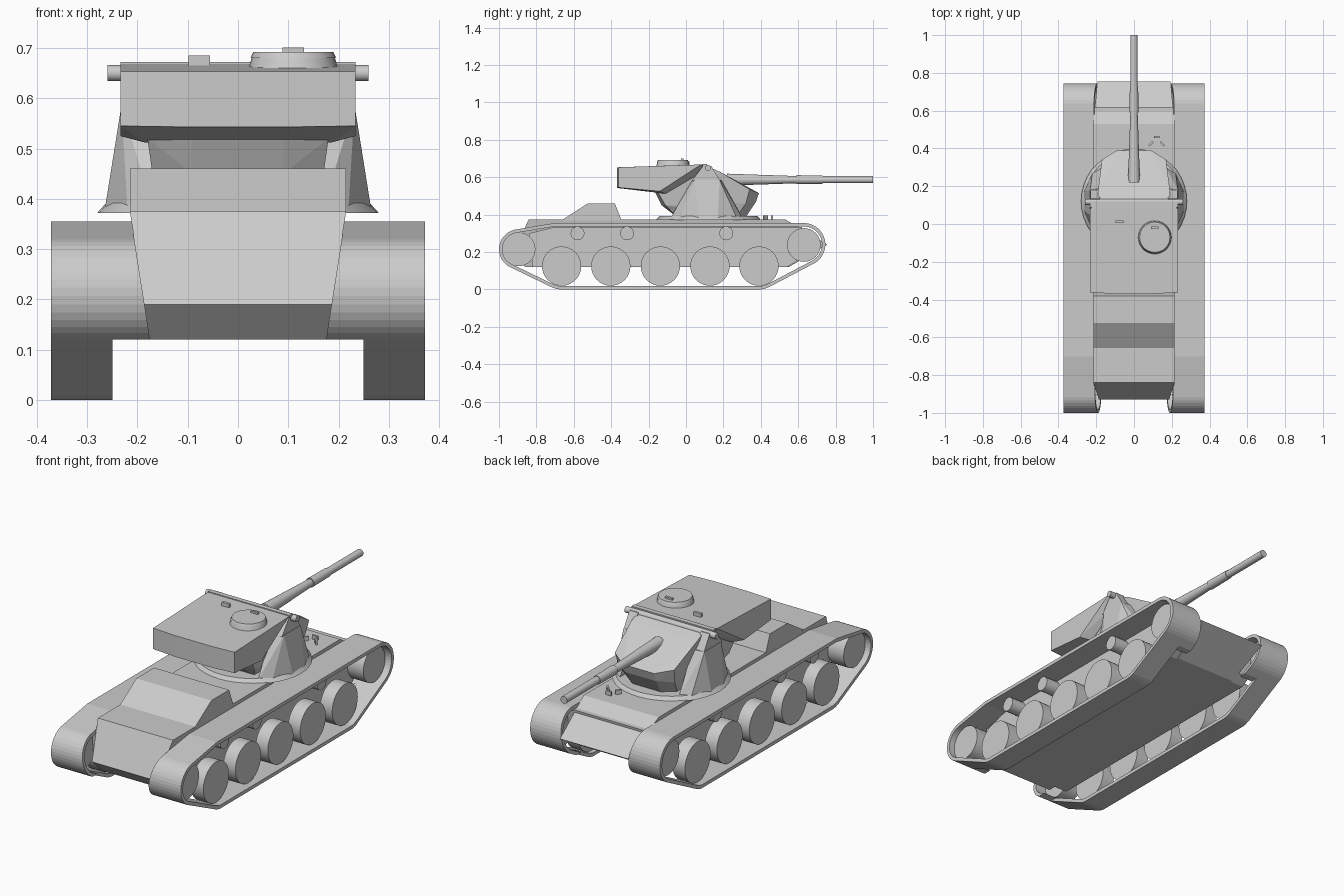
import bpy, bmesh
from math import sin, cos, pi, radians
from mathutils import Vector, Matrix

if "Cube" in bpy.data.objects:
    bpy.data.objects.remove(bpy.data.objects["Cube"])


def finish(name, bm, mirror=False, smooth=False):
    bmesh.ops.recalc_face_normals(bm, faces=bm.faces)
    me = bpy.data.meshes.new(name)
    bm.to_mesh(me)
    bm.free()
    ob = bpy.data.objects.new(name, me)
    bpy.context.collection.objects.link(ob)
    if mirror:
        ob.modifiers.new("mirror", 'MIRROR').use_mirror_merge = False
    if smooth:
        bpy.ops.object.select_all(action='DESELECT')
        ob.select_set(True)
        bpy.context.view_layer.objects.active = ob
        bpy.ops.object.shade_smooth_by_angle(angle=radians(30))
    return ob


def prism(name, pts, half_width):
    """Side profile (y, z) spanning x = -w(z) .. w(z)."""
    bm = bmesh.new()
    sides = [[bm.verts.new((s * half_width(z), y, z)) for y, z in pts] for s in (-1, 1)]
    bm.faces.new(sides[0])
    bm.faces.new(sides[1])
    n = len(pts)
    for i in range(n):
        j = (i + 1) % n
        bm.faces.new((sides[0][i], sides[0][j], sides[1][j], sides[1][i]))
    return finish(name, bm)


def convex(name, pts, mirror=False, symmetric=False):
    bm = bmesh.new()
    for x, y, z in pts:
        bm.verts.new((x, y, z))
        if symmetric:
            bm.verts.new((-x, y, z))
    bmesh.ops.convex_hull(bm, input=bm.verts)
    loose = [v for v in bm.verts if not v.link_faces]
    bmesh.ops.delete(bm, geom=loose, context='VERTS')
    bmesh.ops.dissolve_limit(bm, angle_limit=0.02, verts=bm.verts, edges=bm.edges)
    return finish(name, bm, mirror)


def box(name, c, size, rot=0):
    bm = bmesh.new()
    bmesh.ops.create_cube(bm, size=1, matrix=Matrix.Translation(c) @ Matrix.Rotation(rot, 4, 'Z')
                          @ Matrix.Diagonal((*size, 1)))
    return finish(name, bm)


def cone(name, a, b, r1, r2, n=32, mirror=False):
    """Cylinder or frustum from point a to point b."""
    a, b = Vector(a), Vector(b)
    bm = bmesh.new()
    m = Matrix.Translation((a + b) / 2) @ (b - a).to_track_quat('Z', 'Y').to_matrix().to_4x4()
    bmesh.ops.create_cone(bm, cap_ends=True, segments=n, radius1=r1, radius2=r2,
                          depth=(b - a).length, matrix=m)
    return finish(name, bm, mirror, True)


# Track belts: outline wrapped around idlers and road wheels
circles = [(-0.893, 0.215, 0.107), (-0.70, 0.33, 0.025), (0.63, 0.24, 0.115),
           (-0.665, 0.125, 0.125), (0.39, 0.125, 0.125)]


def outline(offset, n=40):
    pts = []
    for i in range(n):
        d = ((i + 0.5) / n) * 2 * pi
        y, z, r = max(circles, key=lambda c: c[0] * cos(d) + c[1] * sin(d) + c[2])
        pts.append((y + (r + offset) * cos(d), z + (r + offset) * sin(d)))
    return pts


def belt(name, x0, x1, trim=False):
    outer, inner = outline(0), outline(-0.018)
    bm = bmesh.new()
    rings = [[bm.verts.new((x, y, z)) for y, z in o]
             for x, o in ((x0, outer), (x1, outer), (x1, inner), (x0, inner))]
    n = len(outer)
    for k in range(4):
        p, q = rings[k], rings[(k + 1) % 4]
        for i in range(n):
            j = (i + 1) % n
            bm.faces.new((p[i], p[j], q[j], q[i]))
    if trim:
        for co, no in (((0, 0, 0.12), (0, 0, 1)), ((0.175, 0, 0.12), (1, 0, -0.157))):
            bmesh.ops.bisect_plane(bm, geom=bm.verts[:] + bm.edges[:] + bm.faces[:],
                                   plane_co=co, plane_no=no, clear_inner=True)
            bmesh.ops.holes_fill(bm, edges=[e for e in bm.edges if e.is_boundary])
    return finish(name, bm, True)


belt("track", 0.25, 0.372)
belt("inner_track_guard", 0.165, 0.25, True)

# Wheels and return rollers, inset from the track edge
for y in (-0.665, -0.402, -0.137, 0.128, 0.39):
    cone("road_wheel", (0.27, y, 0.125), (0.34, y, 0.125), 0.105, 0.105, mirror=True)
for y, z in ((-0.895, 0.215), (0.63, 0.238)):
    cone("end_wheel", (0.25, y, z), (0.34, y, z), 0.09, 0.09, mirror=True)
for y in (-0.58, -0.315, 0.215):
    cone("return_roller", (0.24, y, 0.3), (0.33, y, 0.3), 0.037, 0.037, 20, True)


# Hull with tapered sides, side walls and raised engine deck
def taper(z):
    return 0.175 + (min(z, 0.375) - 0.12) * 0.157


prism("hull", [(-0.84, 0.375), (0.53, 0.375), (0.755, 0.24), (0.55, 0.12),
               (-0.86, 0.12), (-0.93, 0.19)], taper)
prism("hull_side_wall", [(-0.84, 0.30), (-0.82, 0.12), (0.54, 0.12), (0.59, 0.15),
                         (0.62, 0.335), (-0.70, 0.335)], lambda z: 0.25)
prism("engine_deck", [(-0.665, 0.37), (-0.525, 0.46), (-0.38, 0.46), (-0.345, 0.37)],
      lambda z: 0.215)

# Turret ring and side yokes
cone("turret_ring", (0, 0.12, 0.372), (0, 0.12, 0.392), 0.28, 0.262, 40)
convex("turret_yoke", [(0.17, -0.08, 0.385), (0.17, 0.3, 0.385), (0.22, -0.03, 0.385),
                       (0.22, 0.27, 0.385), (0.264, 0.07, 0.385), (0.264, 0.17, 0.385),
                       (0.232, 0.045, 0.585), (0.232, 0.18, 0.585), (0.17, 0.03, 0.585),
                       (0.17, 0.19, 0.585)], mirror=True)
convex("trunnion_ear", [(x, y, z) for x in (0.18, 0.23) for y, z in
                        ((0.03, 0.58), (0.09, 0.66), (0.135, 0.66), (0.183, 0.58))], mirror=True)

# Oscillating turret: rounded lower front body and rear box
convex("turret_front", [(0.19, 0.1, 0.665), (0.19, 0.18, 0.63), (0.17, 0.34, 0.535),
                        (0.09, 0.39, 0.515), (0.09, 0.375, 0.47), (0.08, 0.32, 0.388),
                        (0.16, 0.32, 0.46), (0.14, 0.27, 0.388), (0.13, -0.05, 0.388),
                        (0.17, -0.11, 0.45), (0.09, -0.13, 0.45), (0.18, -0.15, 0.52),
                        (0.09, -0.165, 0.52), (0.19, 0.08, 0.665)], symmetric=True)
convex("turret_rear_box", [(0.234, -0.362, 0.653), (0.1, -0.37, 0.653), (0.234, -0.362, 0.545),
                           (0.1, -0.37, 0.543), (0.234, -0.14, 0.525), (0.185, -0.11, 0.512),
                           (0.185, 0.11, 0.64), (0.234, 0.08, 0.668), (0.185, 0.11, 0.668)],
       symmetric=True)
box("turret_roof_strip", (0, 0.1, 0.664), (0.468, 0.025, 0.016))
cone("trunnion_bar", (-0.26, 0.117, 0.65), (0.26, 0.117, 0.65), 0.016, 0.016, 20)

# Roof fittings
cone("cupola", (0.11, -0.07, 0.65), (0.11, -0.07, 0.68), 0.092, 0.083, 28)
cone("cupola_hatch", (0.11, -0.07, 0.68), (0.11, -0.07, 0.692), 0.085, 0.08, 28)
box("cupola_handle", (0.11, -0.02, 0.694), (0.042, 0.012, 0.014))
box("roof_sight", (-0.077, 0.012, 0.67), (0.042, 0.014, 0.03))

# Gun with stepped barrel
for name, y0, y1, r0, r1 in (("gun_base", 0.22, 0.6, 0.032, 0.019),
                             ("gun_sleeve", 0.59, 0.73, 0.024, 0.022),
                             ("gun_barrel", 0.72, 1.0, 0.019, 0.019)):
    cone(name, (0, y0, 0.587), (0, y1, 0.587), r0, r1, 20)

# Driver periscopes
for x, y, a in ((0.12, 0.46, 0), (0.09, 0.425, 0.8), (0.15, 0.425, -0.8)):
    box("driver_periscope", (x, y, 0.384), (0.03, 0.01, 0.025), a)
